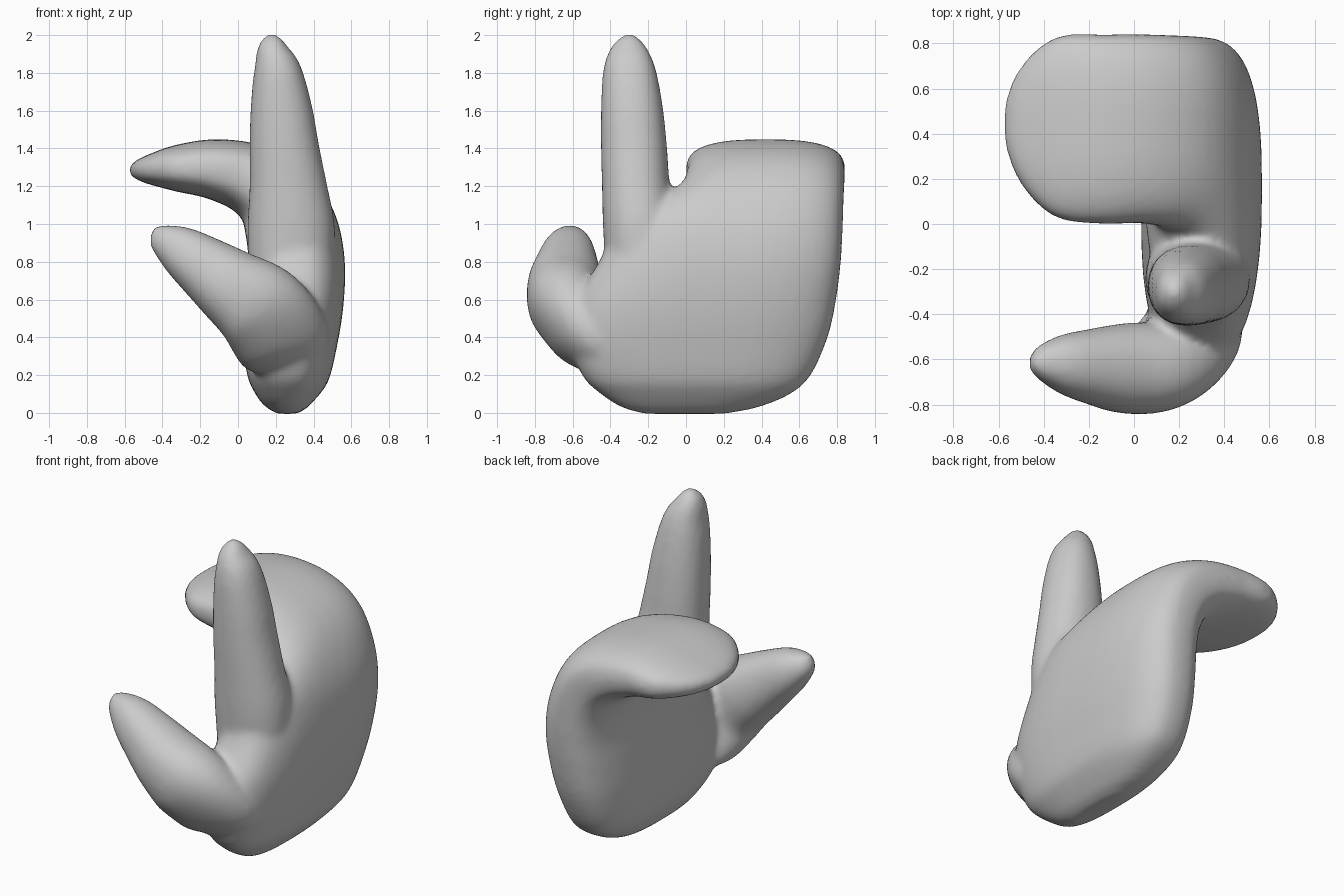
import bpy, bmesh, math
from mathutils import Vector

if "Cube" in bpy.data.objects:
    bpy.data.objects.remove(bpy.data.objects["Cube"])

bm = bmesh.new()
SIDES = 40


def spline(rows, steps=5):
    """Smoothly interpolate the stations of a loft."""
    pts = [Vector(r) for r in rows]
    out = []
    for i in range(len(pts) - 1):
        a, b, c, d = pts[max(i - 1, 0)], pts[i], pts[i + 1], pts[min(i + 2, len(pts) - 1)]
        for k in range(steps):
            t = k / steps
            out.append(b + 0.5 * t * ((c - a) + t * ((2 * a - 5 * b + 4 * c - d) + t * (3 * b - 3 * c + d - a))))
    return out + [pts[-1]]


def loft(rows, power):
    """Rows are (x, z, half thickness, y min, y max) along a path in the xz plane."""
    st = spline(rows)
    rings = []
    for i, s in enumerate(st):
        p, q = st[max(i - 1, 0)], st[min(i + 1, len(st) - 1)]
        tan = Vector((q[0] - p[0], q[1] - p[1])).normalized()
        ring = []
        for k in range(SIDES):
            a = 2 * math.pi * k / SIDES
            c, n = math.cos(a), math.sin(a)
            u = math.copysign(abs(c) ** (2 / power), c) * max(s[2], 0.005)
            v = math.copysign(abs(n) ** (2 / power), n) * (s[4] - s[3]) / 2
            ring.append(bm.verts.new((s[0] + tan.y * u, (s[3] + s[4]) / 2 + v, s[1] - tan.x * u)))
        rings.append(ring)
    for r0, r1 in zip(rings, rings[1:]):
        for k in range(SIDES):
            j = (k + 1) % SIDES
            bm.faces.new((r0[k], r0[j], r1[j], r1[k]))
    bm.faces.new(rings[0][::-1])
    bm.faces.new(rings[-1])


# Palm and the group of bent-over fingers
loft([(.26, -.005, .05, -.22, .2), (.26, .03, .11, -.34, .38), (.26, .1, .17, -.45, .55),
      (.265, .2, .22, -.55, .66), (.28, .4, .25, -.62, .75), (.30, .6, .26, -.58, .795),
      (.31, .8, .255, -.46, .82), (.28, .98, .245, -.36, .83), (.2, 1.14, .22, -.06, .835),
      (.06, 1.24, .19, .0, .84), (-.13, 1.29, .16, .0, .84), (-.32, 1.295, .125, .02, .835),
      (-.44, 1.29, .09, .1, .765), (-.53, 1.285, .055, .23, .65), (-.575, 1.28, .02, .37, .52)], 2.7)

# Raised finger
loft([(.29, .6, .22, -.42, -.05), (.285, .8, .23, -.43, -.03), (.28, 1.0, .23, -.44, -.05),
      (.265, 1.2, .205, -.445, -.085), (.245, 1.4, .185, -.45, -.1), (.23, 1.6, .165, -.45, -.12),
      (.21, 1.8, .13, -.44, -.155), (.185, 1.91, .09, -.41, -.195), (.18, 1.975, .055, -.365, -.24),
      (.18, 2.005, .02, -.32, -.28)], 2.2)

# Thumb
loft([(.3, .24, .17, -.55, -.25), (.25, .36, .25, -.7, -.3), (.13, .54, .25, -.825, -.42),
      (-.04, .67, .205, -.84, -.44), (-.19, .78, .165, -.8, -.465), (-.31, .865, .13, -.755, -.49),
      (-.4, .92, .085, -.7, -.53), (-.445, .945, .05, -.66, -.57), (-.46, .95, .02, -.635, -.6)], 2.2)

bmesh.ops.recalc_face_normals(bm, faces=bm.faces)
mesh = bpy.data.meshes.new("pointing_hand")
bm.to_mesh(mesh)
bm.free()
hand = bpy.data.objects.new("pointing_hand", mesh)
bpy.context.collection.objects.link(hand)

# Fuse the parts into one soft surface
fuse = hand.modifiers.new("fuse", 'REMESH')
fuse.mode = 'VOXEL'
fuse.voxel_size = 0.02
fuse.use_smooth_shade = True
soft = hand.modifiers.new("soften", 'SMOOTH')
soft.factor = 0.5
soft.iterations = 8
